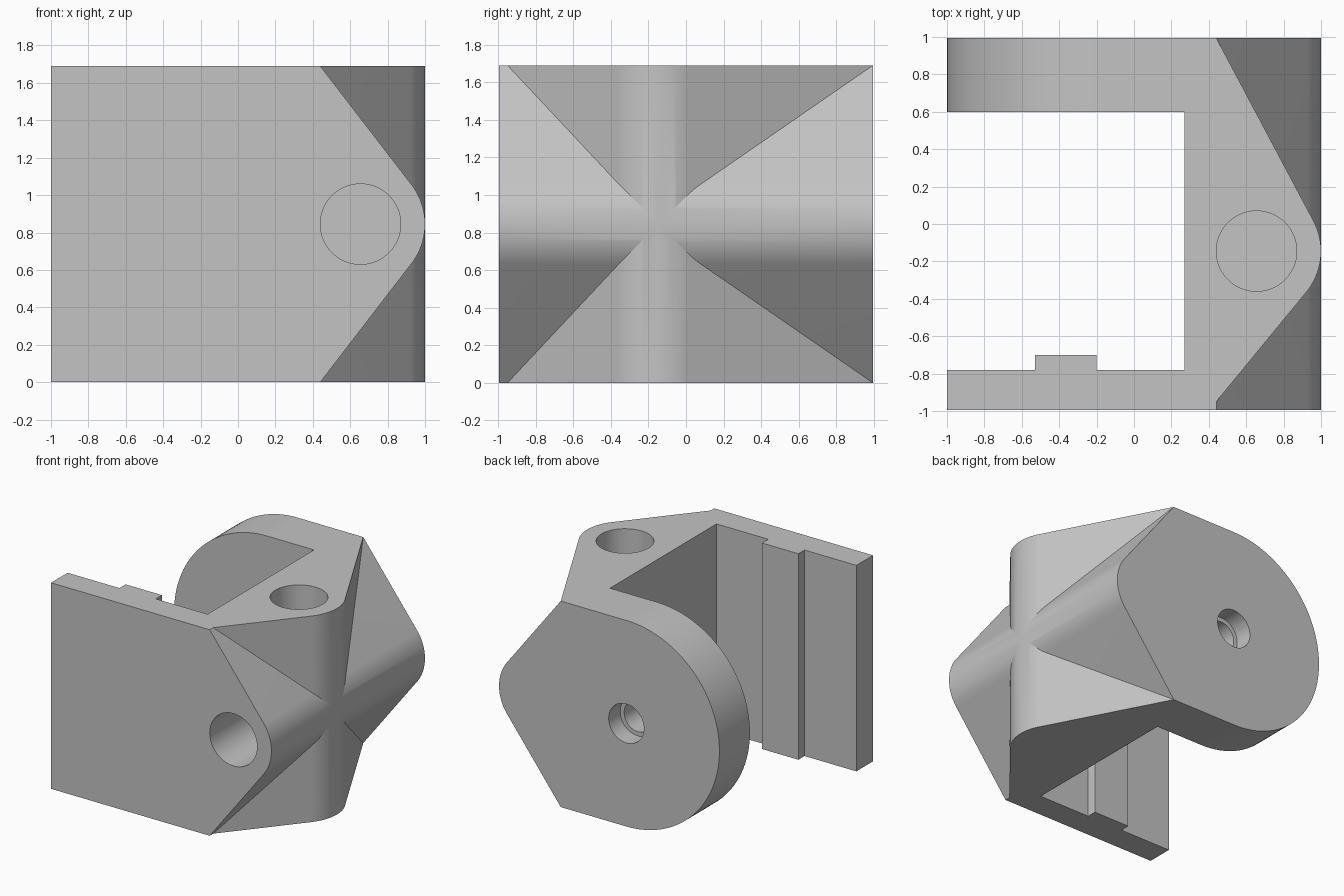
import bpy, bmesh, math
from mathutils import Vector, Matrix

cube = bpy.data.objects.get("Cube")
if cube:
    bpy.data.objects.remove(cube)

H, D = 1.69, 0.995            # height, half depth
MID = H / 2
COL_X, COL_Y = 0.655, -0.145  # axis of the rounded column
ROUND, BORE = 0.345, 0.215    # column rounding and bore radii
SHOULDER, SPINE = 0.44, 0.27  # start of the slopes, inner wall
DISC_X = MID - 1

grey = bpy.data.materials.new("light grey")
grey.use_nodes = True
grey.diffuse_color = (0.55, 0.55, 0.55, 1)
grey.node_tree.nodes["Principled BSDF"].inputs["Base Color"].default_value = (0.55, 0.55, 0.55, 1)


def make_object(name, bm):
    bmesh.ops.recalc_face_normals(bm, faces=bm.faces)
    mesh = bpy.data.meshes.new(name)
    bm.to_mesh(mesh)
    bm.free()
    mesh.materials.append(grey)
    obj = bpy.data.objects.new(name, mesh)
    bpy.context.collection.objects.link(obj)
    return obj


def prism(name, points, low, high, axis):
    """Extrude a profile: (x, y) along z, or (x, z) along y."""
    def place(p, t):
        return (p[0], p[1], t) if axis == "z" else (p[0], t, p[1])
    bm = bmesh.new()
    face = bm.faces.new([bm.verts.new(place(p, low)) for p in points])
    out = bmesh.ops.extrude_face_region(bm, geom=[face])
    verts = [g for g in out["geom"] if isinstance(g, bmesh.types.BMVert)]
    bmesh.ops.translate(bm, verts=verts, vec=Vector(place((0, 0), high - low)))
    return make_object(name, bm)


def arc(cx, cy, r, start, end, steps):
    return [(cx + r * math.cos(start + (end - start) * i / steps),
             cy + r * math.sin(start + (end - start) * i / steps)) for i in range(steps + 1)]


def nose(cy, low, high):
    """Rounded nose whose flanks run tangent to the two shoulder points."""
    def tangent(y, side):
        dx, dy = SHOULDER - COL_X, y - cy
        return math.atan2(dy, dx) - side * math.acos(ROUND / math.hypot(dx, dy))
    return arc(COL_X, cy, ROUND, tangent(low, -1), tangent(high, 1), 28)


def circle(cx, cy, r):
    return arc(cx, cy, r, 0, 2 * math.pi, 64)[:-1]


def combine(target, tool, operation):
    mod = target.modifiers.new(operation, "BOOLEAN")
    mod.operation, mod.solver, mod.object = operation, "EXACT", tool
    bpy.context.view_layer.objects.active = target
    bpy.ops.object.modifier_apply(modifier=mod.name)
    bpy.data.objects.remove(tool)


# Spine with front plate and its locating rib, drawn in plan
plan = [(-1, -D), (SHOULDER, -D), (SHOULDER, -0.95)]
plan += nose(COL_Y, -0.95, D)
plan += [(SHOULDER, D), (SPINE, D), (SPINE, -0.78), (-0.2, -0.78), (-0.2, -0.7),
         (-0.53, -0.7), (-0.53, -0.78), (-1, -0.78)]
bracket = prism("clamp_bracket", plan, 0, H, "z")

# Cross ridge running front to back
ridge = [(SPINE, 0), (SHOULDER, 0)] + nose(MID, 0, H) + [(SHOULDER, H), (SPINE, H)]
combine(bracket, prism("cross_ridge", ridge, -D, D, "y"), "UNION")

# Rear arm with its round end
arm = [(0.36, 0), (0.36, H)] + arc(DISC_X, MID, MID, math.pi / 2, 1.5 * math.pi, 64)
combine(bracket, prism("rear_arm", arm, 0.6, D, "y"), "UNION")

# Blind bores in the top and front, stepped screw hole through the arm
combine(bracket, prism("top_bore", circle(COL_X, COL_Y, BORE), H - 0.6, H + 0.1, "z"), "DIFFERENCE")
combine(bracket, prism("front_bore", circle(COL_X, MID, BORE), -D - 0.1, -D + 0.6, "y"), "DIFFERENCE")
combine(bracket, prism("screw_head", circle(DISC_X, MID, 0.16), D - 0.15, D + 0.1, "y"), "DIFFERENCE")
combine(bracket, prism("screw_hole", circle(DISC_X, MID, 0.125), 0.5, D + 0.1, "y"), "DIFFERENCE")

bpy.ops.object.select_all(action="DESELECT")
bracket.select_set(True)
bpy.context.view_layer.objects.active = bracket
bpy.ops.object.shade_smooth_by_angle(angle=math.radians(20))
